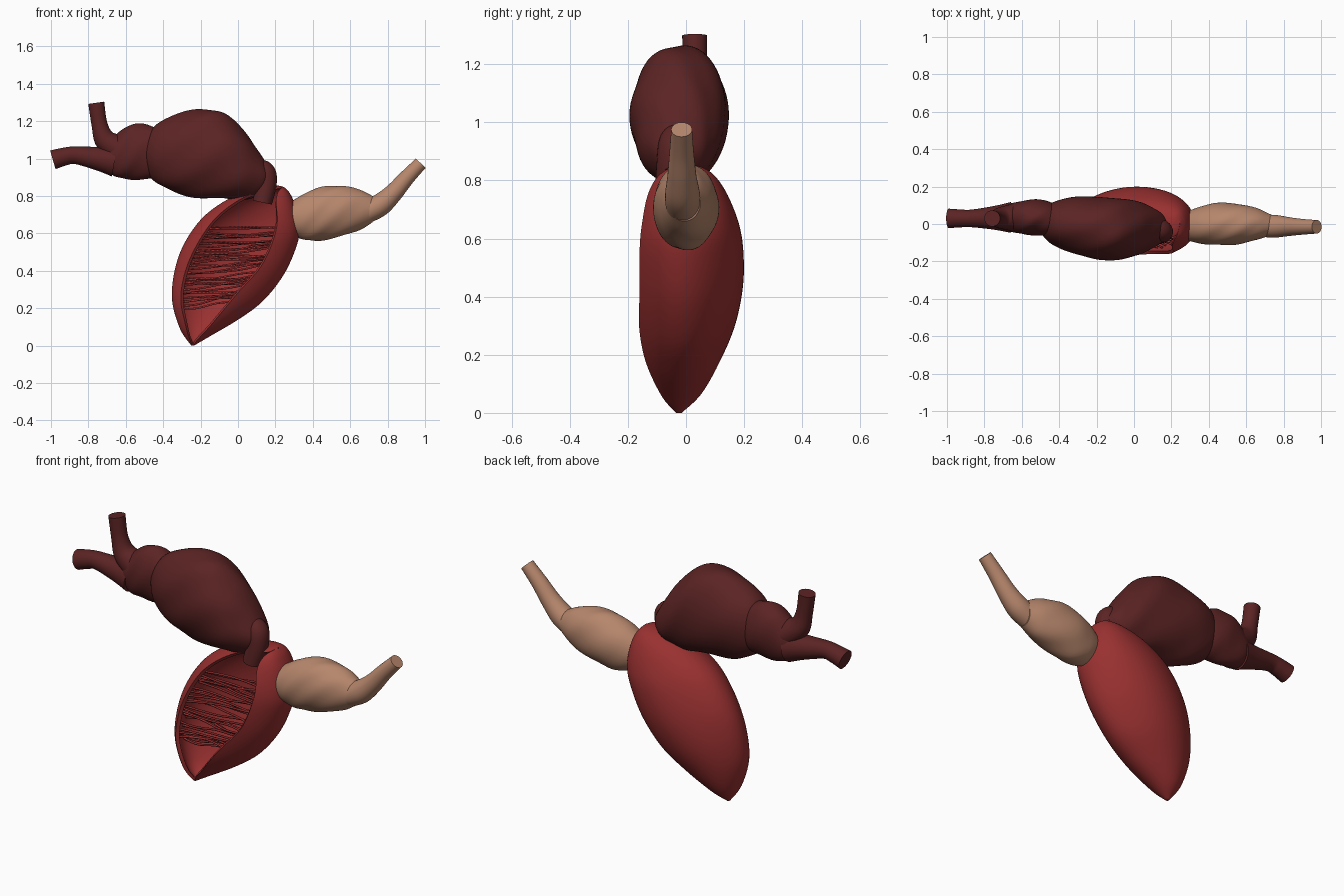
import bpy, bmesh, math, random
from mathutils import Vector

random.seed(4)
cube = bpy.data.objects.get("Cube")
if cube:
    bpy.data.objects.remove(cube)


def material(name, rgb):
    m = bpy.data.materials.new(name)
    m.use_nodes = True
    m.diffuse_color = (*rgb, 1)
    bsdf = m.node_tree.nodes["Principled BSDF"]
    bsdf.inputs["Base Color"].default_value = (*rgb, 1)
    bsdf.inputs["Roughness"].default_value = 0.6
    return m


RED = material("muscle red", (0.32, 0.03, 0.03))
DARK = material("dark maroon", (0.105, 0.017, 0.017))
TAN = material("pale tan", (0.47, 0.24, 0.15))


def station(rows, t):
    """Smoothly interpolate the rows at position t, in row units."""
    i = min(int(t), len(rows) - 2)
    f = t - i
    p = [rows[max(0, min(len(rows) - 1, i + k))] for k in (-1, 0, 1, 2)]
    return [b + 0.5 * f * (c - a + f * (2*a - 5*b + 4*c - d + f * (3*(b - c) + d - a)))
            for a, b, c, d in zip(*p)]


def rim_point(s, angle, scale=1.0, inset=0.0):
    """Point on an elliptical section; s = ax, az, bx, bz, y centre, y radius."""
    a, b = Vector((s[0], 0, s[1])), Vector((s[2], 0, s[3]))
    half = (b - a) / 2
    width = half.length
    u = half.normalized() * max(width * scale - inset, width * 0.3)
    depth = max(s[5] * scale - inset, s[5] * 0.3)
    return (a + b) / 2 + u * math.cos(angle) + Vector((0, s[4] + depth * math.sin(angle), 0))


def loft(name, mat, rings):
    """Skin closed rings and cap both ends."""
    bm = bmesh.new()
    loops = [[bm.verts.new(p) for p in ring] for ring in rings]
    n = len(loops[0])
    for r0, r1 in zip(loops, loops[1:]):
        for j in range(n):
            bm.faces.new((r0[j], r0[(j + 1) % n], r1[(j + 1) % n], r1[j]))
    bm.faces.new(loops[0])
    bm.faces.new(loops[-1])
    bmesh.ops.recalc_face_normals(bm, faces=bm.faces)
    mesh = bpy.data.meshes.new(name)
    bm.to_mesh(mesh)
    bm.free()
    ob = bpy.data.objects.new(name, mesh)
    bpy.context.collection.objects.link(ob)
    mesh.materials.append(mat)
    bpy.ops.object.select_all(action='DESELECT')
    ob.select_set(True)
    bpy.context.view_layer.objects.active = ob
    bpy.ops.object.shade_smooth_by_angle(angle=math.radians(45))
    return ob


def chamber(name, mat, rows, folds, twist, amount, steps=60, sides=64):
    """Swollen chamber with spiral wrinkles fading out at the ends."""
    rings = []
    last = len(rows) - 1
    for i in range(steps + 1):
        f = i / steps
        s = station(rows, f * last)
        ring = []
        for j in range(sides):
            a = math.tau * j / sides
            wave = math.sin(folds * a + twist * f + 0.8 * math.sin(a + 4 * f))
            ring.append(rim_point(s, a, 1 + amount * math.sin(math.pi * f) * wave))
        rings.append(ring)
    return loft(name, mat, rings)


def vessel(name, mat, rows, steps=24, sides=32):
    """Round pipe; each row is x, y, z, radius."""
    last = len(rows) - 1
    rings = []
    for i in range(steps + 1):
        t = i / steps * last
        s = Vector(station(rows, t)[:3])
        r = station(rows, t)[3]
        ahead = Vector(station(rows, min(t + 0.05, last))[:3])
        behind = Vector(station(rows, max(t - 0.05, 0))[:3])
        tangent = (ahead - behind).normalized()
        side = Vector((0, 1, 0))
        up = tangent.cross(side).normalized()
        rings.append([s + r * (side * math.cos(a) + up * math.sin(a))
                      for a in (math.tau * j / sides for j in range(sides))])
    return loft(name, mat, rings)


# Ventricle: thick open shell; last two values are the opening lips across the width
ventricle = [
    (-.25, .0, -.235, .0, -.025, .01, -.4, .4),
    (-.31, .09, -.15, .05, -.02, .075, -.55, .5),
    (-.35, .24, 0, .14, -.015, .135, -.75, .45),
    (-.335, .4, .13, .24, -.005, .175, -.8, .45),
    (-.28, .55, .24, .38, 0, .195, -.8, .55),
    (-.18, .69, .31, .53, 0, .19, -.8, .52),
    (-.04, .79, .33, .63, 0, .16, -.8, .36),
    (.1, .84, .31, .74, 0, .115, -.75, .0),
    (.2, .855, .28, .81, 0, .065, -.4, -.3),
    (.24, .85, .25, .845, 0, .01, -.36, -.34)]
rings = []
for i in range(73):
    f = i / 72
    s = station(ventricle, f * 9)
    start = -math.acos(s[7])
    end = math.tau - math.acos(s[6])
    angles = [start + (end - start) * j / 56 for j in range(57)]
    ridge = 0.02 * math.sin(math.pi * f)
    outer = [rim_point(s, a, 1 + ridge * math.sin(4 * a + 5 * f)) for a in angles]
    inner = [rim_point(s, a, 1, 0.022) for a in reversed(angles)]
    rings.append(outer + inner)
loft("ventricle", RED, rings)

# Muscle strands stretched across the ventricle cavity
strands = bpy.data.curves.new("muscle_strands", 'CURVE')
strands.dimensions = '3D'
strands.bevel_depth = 0.0055
strands.bevel_resolution = 1
strands.resolution_u = 5
strands.materials.append(RED)
for i in range(34):
    t = 1.8 + 2.9 * i / 33
    left = rim_point(station(ventricle, t), math.radians(random.uniform(165, 205)), 0.89)
    far = station(ventricle, t + 1.15 + random.uniform(-.2, .2))
    right = rim_point(far, math.radians(random.uniform(-48, -15)), 0.89)
    spline = strands.splines.new('NURBS')
    spline.points.add(4)
    spline.use_endpoint_u = True
    spline.order_u = 4
    for k, pt in enumerate(spline.points):
        p = left.lerp(right, k / 4)
        if 0 < k < 4:
            p += Vector((0, random.uniform(0, .05), random.uniform(-.03, .015)))
        pt.co = (*p, 1)
bpy.context.collection.objects.link(bpy.data.objects.new("muscle_strands", strands))

# Atrium above the ventricle
chamber("atrium", DARK, [
    (-.505, 1.09, -.505, .99, .01, .05),
    (-.44, 1.18, -.46, .89, .005, .105),
    (-.33, 1.235, -.36, .83, -.005, .145),
    (-.2, 1.265, -.24, .795, -.02, .165),
    (-.08, 1.245, -.1, .785, -.025, .165),
    (.03, 1.15, .0, .78, -.025, .145),
    (.11, 1.04, .08, .79, -.02, .11),
    (.165, .95, .13, .82, -.02, .075),
    (.19, .9, .16, .85, -.02, .02)], 5, 20, 0.022)

# Short canal from the atrium into the ventricle
vessel("atrium_canal", DARK, [
    (.09, -.03, .95, .05), (.14, -.035, .925, .06),
    (.15, -.045, .86, .056), (.13, -.055, .765, .052)])

# Sinus feeding the atrium, with its two veins
chamber("sinus", DARK, [
    (-.71, 1.06, -.70, .95, .035, .05),
    (-.66, 1.12, -.66, .905, .035, .075),
    (-.59, 1.175, -.59, .89, .035, .09),
    (-.52, 1.185, -.51, .89, .035, .095),
    (-.45, 1.17, -.43, .9, .025, .09),
    (-.38, 1.12, -.37, .95, .015, .06)], 4, 14, 0.025, 36)
vessel("lower_vein", DARK, [
    (-.66, .035, .985, .082), (-.75, .033, 1.0, .063),
    (-.87, .03, 1.018, .047), (-.93, .03, 1.01, .048), (-.99, .03, .993, .052)])
vessel("upper_vein", DARK, [
    (-.64, .035, 1.05, .075), (-.71, .033, 1.1, .058),
    (-.74, .03, 1.18, .043), (-.758, .03, 1.298, .043)])

# Outflow bulb and the artery leaving it
chamber("outflow_bulb", TAN, [
    (.285, .77, .3, .585, -.01, .08),
    (.36, .815, .36, .565, -.005, .1),
    (.46, .85, .44, .562, 0, .112),
    (.56, .853, .55, .585, 0, .108),
    (.66, .83, .65, .617, 0, .085),
    (.745, .785, .72, .66, -.005, .055)], 5, 16, 0.018)
vessel("outflow_artery", TAN, [
    (.69, -.01, .715, .06), (.76, -.012, .752, .06), (.83, -.014, .815, .05),
    (.9, -.015, .895, .042), (.977, -.015, .975, .036)])
